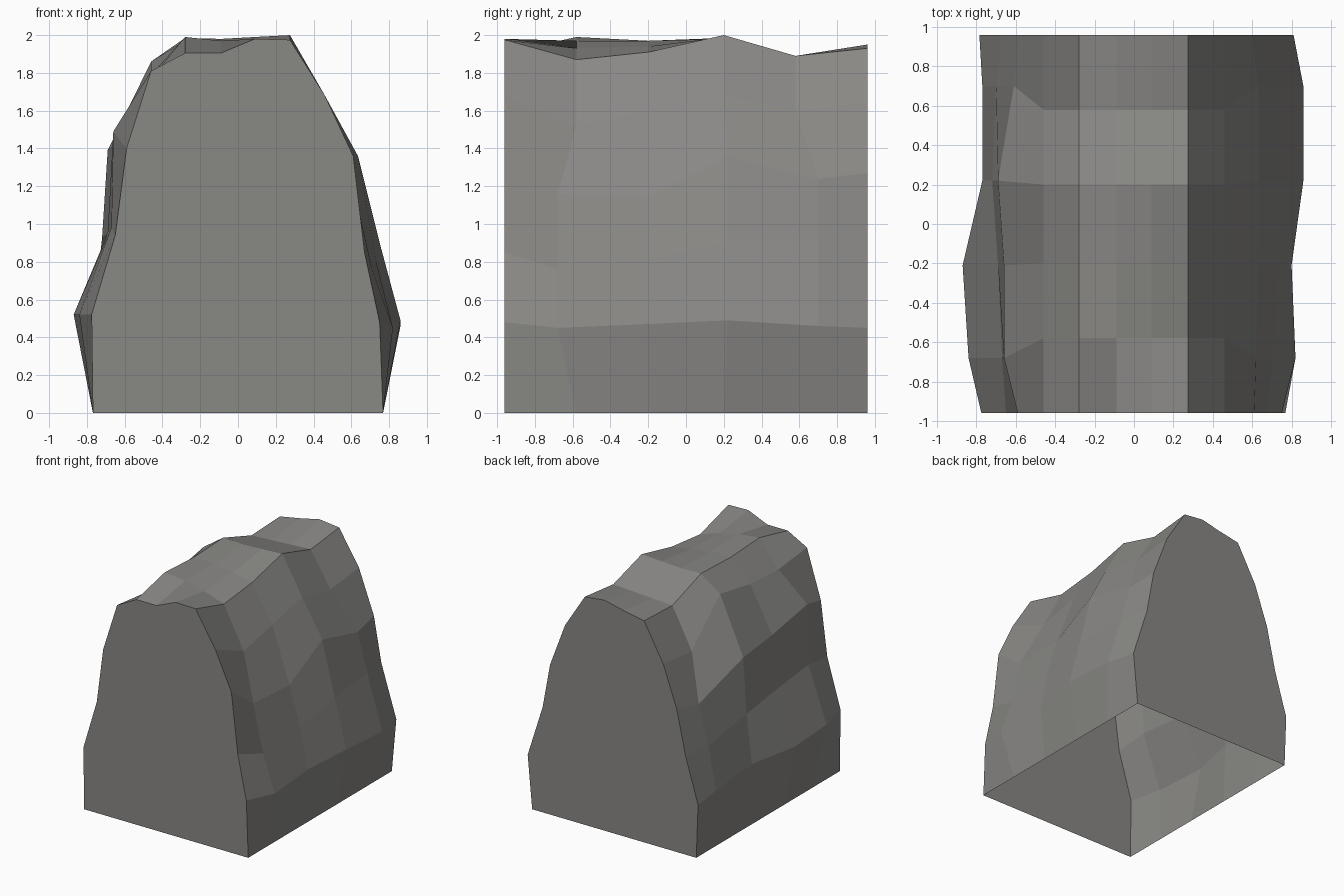
import bpy
import bmesh

cube = bpy.data.objects.get("Cube")
if cube:
    bpy.data.objects.remove(cube, do_unlink=True)

# Stations from front to back: even ones for the crest and foot, drifting ones for the flanks
EVEN_STATIONS = [-.96, -.58, -.2, .2, .58, .96]
FLANK_STATIONS = [-.96, -.68, -.21, .22, .7, .96]


def straight_strand(x, heights):
    """A front-to-back line of points that keeps one x and varies in height."""
    return [(x, y, z) for y, z in zip(EVEN_STATIONS, heights)]


def flank_strand(widths, heights, side):
    """A weathered front-to-back line along one flank (side is +1 or -1)."""
    return [(side * x, y, z) for x, y, z in zip(widths, FLANK_STATIONS, heights)]


def foot_strand(side):
    return straight_strand(side * .768, [0] * len(EVEN_STATIONS))


# Left flank, from the foot upward
left_flank = [
    foot_strand(1),
    flank_strand([.75, .82, .80, .86, .86, .81], [.48, .45, .47, .49, .46, .45], 1),
    flank_strand([.67, .71, .73, .75, .72, .67], [.85, .76, .81, .90, .92, .89], 1),
    flank_strand([.61, .62, .63, .635, .63, .60], [1.36, 1.16, 1.14, 1.36, 1.24, 1.27], 1),
]

# Rugged crest, from left to right
crest = [
    straight_strand(.46, [1.68, 1.52, 1.6, 1.68, 1.6, 1.64]),
    straight_strand(.275, [1.975, 1.87, 1.91, 2, 1.89, 1.93]),
    straight_strand(.09, [1.98, 1.93, 1.94, 1.99, 1.88, 1.95]),
    straight_strand(-.09, [1.905, 1.97, 1.97, 1.98, 1.87, 1.91]),
    straight_strand(-.28, [1.905, 1.99, 1.97, 1.985, 1.86, 1.875]),
    straight_strand(-.46, [1.81, 1.77, 1.79, 1.86, 1.52, 1.555]),
]

# Right flank, from the top downward
right_flank = [
    flank_strand([.59, .66, .66, .69, .61, .585], [1.40, 1.49, 1.41, 1.39, 1.16, 1.21], -1),
    flank_strand([.65, .67, .69, .72, .70, .67], [.94, .98, .95, .92, .83, .83], -1),
    flank_strand([.775, .84, .87, .77, .77, .785], [.52, .52, .52, .51, .47, .45], -1),
    foot_strand(-1),
]


def make_stone_material():
    colour = (.25, .246, .235, 1)
    material = bpy.data.materials.new("grey_stone")
    material.use_nodes = True
    material.diffuse_color = colour
    shader = material.node_tree.nodes["Principled BSDF"]
    shader.inputs["Base Color"].default_value = colour
    shader.inputs["Roughness"].default_value = .9
    return material


def build_rock_block(name, strands, material):
    """Skin neighbouring strands with quads and close both ends; the underside stays open."""
    bm = bmesh.new()
    grid = [[bm.verts.new(point) for point in strand] for strand in strands]
    for lower, upper in zip(grid, grid[1:]):
        for i in range(len(lower) - 1):
            bm.faces.new((lower[i], lower[i + 1], upper[i + 1], upper[i]))

    # Flat cut ends
    bm.faces.new([strand[0] for strand in grid])
    bm.faces.new([strand[-1] for strand in reversed(grid)])

    bmesh.ops.recalc_face_normals(bm, faces=bm.faces)
    # Make sure the front end looks outward
    bm.normal_update()
    front = min(bm.faces, key=lambda face: face.calc_center_median().y)
    if front.normal.y > 0:
        bmesh.ops.reverse_faces(bm, faces=bm.faces)

    mesh = bpy.data.meshes.new(name)
    bm.to_mesh(mesh)
    bm.free()
    mesh.materials.append(material)
    rock = bpy.data.objects.new(name, mesh)
    bpy.context.collection.objects.link(rock)
    return rock


build_rock_block("rock_wall_segment", left_flank + crest + right_flank, make_stone_material())
